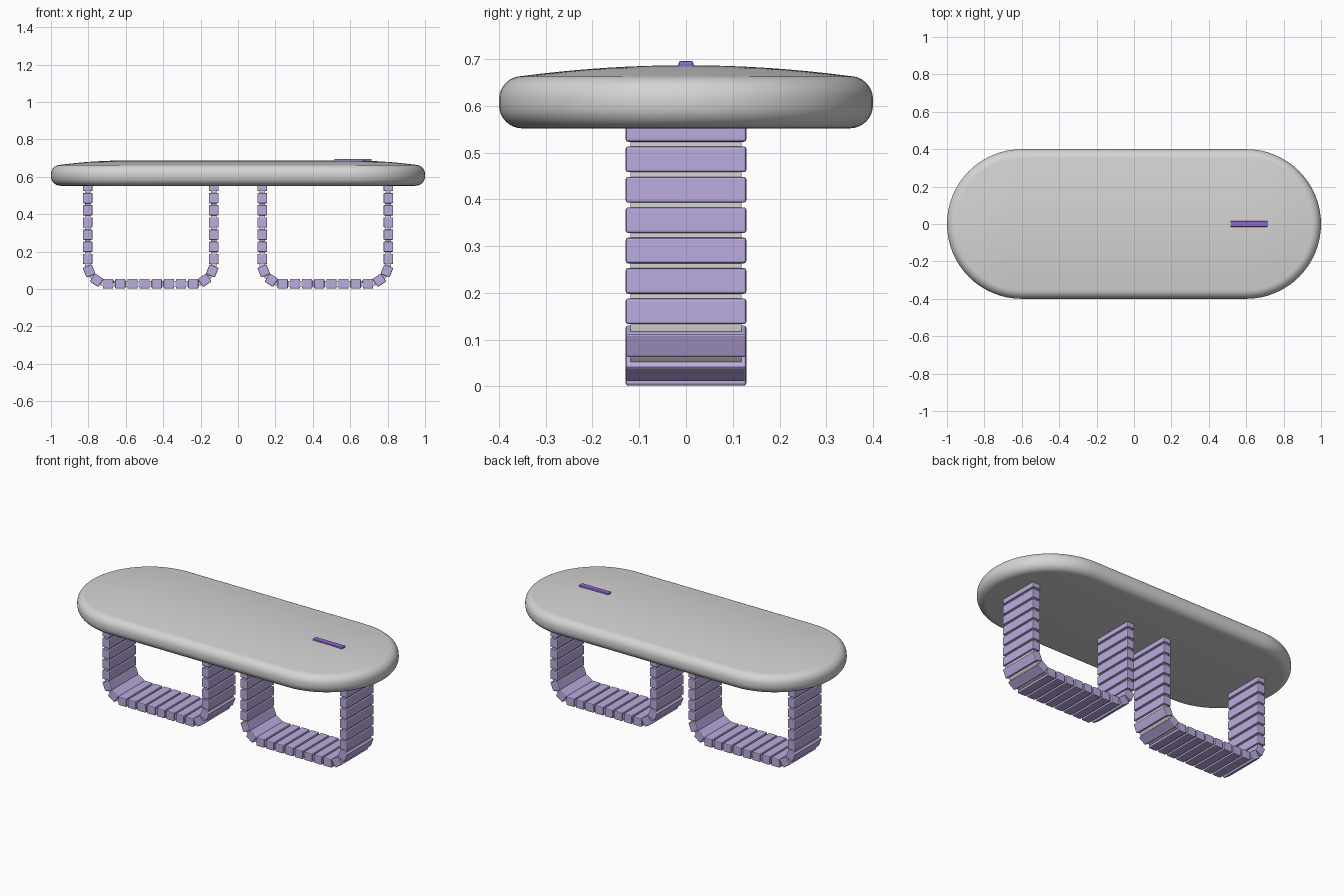
import bpy, bmesh, math
from mathutils import Matrix, Vector

cube = bpy.data.objects.get("Cube")
if cube:
    bpy.data.objects.remove(cube, do_unlink=True)


def material(name, rgb):
    m = bpy.data.materials.new(name)
    m.use_nodes = True
    m.diffuse_color = (*rgb, 1)
    bsdf = m.node_tree.nodes["Principled BSDF"]
    bsdf.inputs["Base Color"].default_value = (*rgb, 1)
    return m


GREY = material("light grey", (0.66, 0.66, 0.66))
LILAC = material("lilac", (0.50, 0.41, 0.74))
VIOLET = material("violet", (0.28, 0.14, 0.64))


def finish(bm, name, mat, bevel=0, smooth=False):
    bmesh.ops.recalc_face_normals(bm, faces=bm.faces)
    mesh = bpy.data.meshes.new(name)
    bm.to_mesh(mesh)
    bm.free()
    mesh.materials.append(mat)
    ob = bpy.data.objects.new(name, mesh)
    bpy.context.collection.objects.link(ob)
    if bevel:
        mod = ob.modifiers.new("Bevel", "BEVEL")
        mod.width, mod.segments = bevel, 2
    if smooth:
        bpy.ops.object.select_all(action="DESELECT")
        ob.select_set(True)
        bpy.context.view_layer.objects.active = ob
        bpy.ops.object.shade_smooth_by_angle(angle=math.radians(35))
    return ob


def add_box(bm, size, matrix):
    bmesh.ops.create_cube(bm, size=1, matrix=matrix @ Matrix.Diagonal((*size, 1)))


# Body: rounded-edge profile swept around a stadium outline, with a domed top
CORE, ROUND, EDGE = 0.6, 0.05, 0.35


def body_profile():
    pts = []
    for centre_z, start in ((0.602, -90), (0.614, 0)):
        for i in range(9):
            a = math.radians(start + 90 * i / 8)
            pts.append((EDGE + ROUND * math.cos(a), centre_z + ROUND * math.sin(a)))
    for i in range(1, 9):
        t = 1 - i / 8
        pts.append((EDGE * t, 0.687 - 0.023 * t * t))
    return pts


def stadium_ring(bm, r, z, steps=32):
    ring = []
    for side in (1, -1):
        for i in range(steps + 1):
            a = math.pi * (i / steps - 0.5)
            ring.append(bm.verts.new((side * (CORE + r * math.cos(a)),
                                      side * r * math.sin(a), z)))
    return ring


bm = bmesh.new()
rings = [stadium_ring(bm, r, z) for r, z in body_profile()]
for low, high in zip(rings, rings[1:]):
    for i in range(len(low)):
        j = (i + 1) % len(low)
        bm.faces.new((low[i], low[j], high[j], high[i]))
bm.faces.new(rings[0])
bmesh.ops.remove_doubles(bm, verts=bm.verts, dist=1e-5)
bmesh.ops.dissolve_degenerate(bm, dist=1e-5, edges=bm.edges)
finish(bm, "body", GREY, smooth=True)

# Slim bar on the top
bm = bmesh.new()
add_box(bm, (0.2, 0.032, 0.018), Matrix.Translation((0.615, 0, 0.687)))
finish(bm, "top_bar", VIOLET, bevel=0.005)

# Strap loops: a U-shaped path measured from the middle of its bottom run
HALF, RADIUS, BASE, PITCH = 0.337, 0.11, 0.028, 0.065


def path(s):
    """Position and turning angle at distance s along the U."""
    side, d = (1 if s >= 0 else -1), abs(s)
    flat = HALF - RADIUS
    arc = RADIUS * math.pi / 2
    if d <= flat:
        x, z, a = d, BASE, 0
    elif d <= flat + arc:
        a = (d - flat) / RADIUS
        x, z = flat + RADIUS * math.sin(a), BASE + RADIUS * (1 - math.cos(a))
    else:
        x, z, a = HALF, BASE + RADIUS + d - flat - arc, math.pi / 2
    return Vector((side * x, 0, z)), side * a


def pose(s, offset_x):
    p, a = path(s)
    return Matrix.Translation(p + Vector((offset_x, 0, 0))) @ Matrix.Rotation(-a, 4, "Y")


for side, x in (("left", 0.467), ("right", -0.467)):
    # Block segments strung along the loop
    bm = bmesh.new()
    for k in range(-13, 13):
        add_box(bm, (0.055, 0.258, 0.052), pose((k + 0.5) * PITCH, x))
    finish(bm, side + "_strap_blocks", LILAC, bevel=0.005)

    # Narrower band running through the blocks
    bm = bmesh.new()
    rows = []
    for i in range(-104, 105):
        m = pose(i * PITCH / 8, x)
        rows.append([bm.verts.new(m @ Vector((0, y, z))) for y, z in
                     ((-0.119, -0.015), (0.119, -0.015), (0.119, 0.015), (-0.119, 0.015))])
    for a, b in zip(rows, rows[1:]):
        for i in range(4):
            j = (i + 1) % 4
            bm.faces.new((a[i], a[j], b[j], b[i]))
    bm.faces.new(rows[0])
    bm.faces.new(rows[-1])
    finish(bm, side + "_strap_band", GREY, smooth=True)
